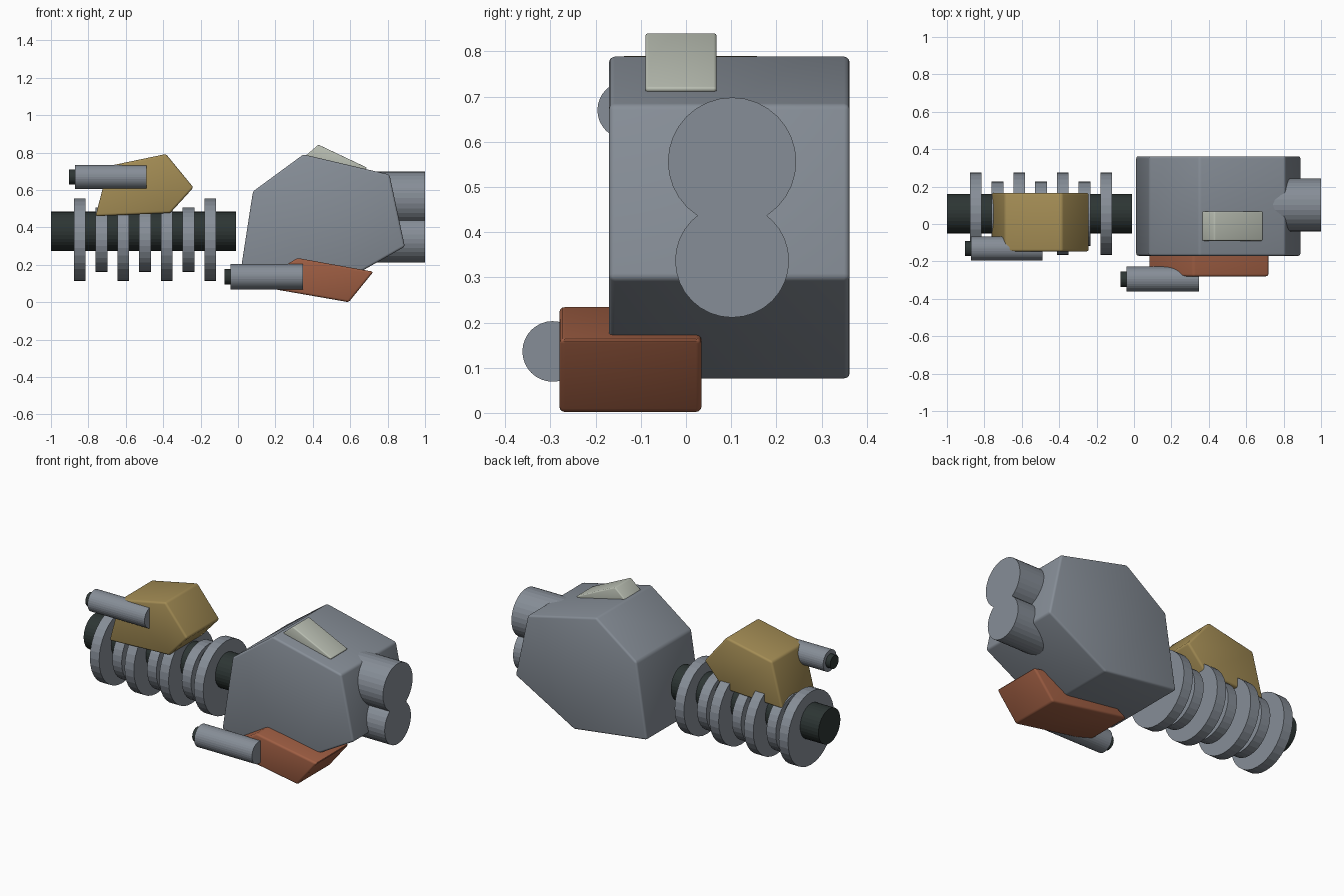
import bpy, bmesh, math
from mathutils import Matrix, Vector

if "Cube" in bpy.data.objects:
    bpy.data.objects.remove(bpy.data.objects["Cube"])


def material(name, color):
    m = bpy.data.materials.new(name)
    m.diffuse_color = (*color, 1)
    m.use_nodes = True
    m.node_tree.nodes["Principled BSDF"].inputs["Base Color"].default_value = m.diffuse_color
    return m


STEEL = material("steel grey", (0.24, 0.27, 0.31))
DARK = material("dark metal", (0.026, 0.036, 0.034))
GOLD = material("ochre", (0.37, 0.265, 0.09))
RUST = material("rust red", (0.34, 0.11, 0.055))
PALE = material("pale grey", (0.49, 0.52, 0.45))


def finish(bm, name, mat):
    bmesh.ops.recalc_face_normals(bm, faces=bm.faces)
    mesh = bpy.data.meshes.new(name)
    bm.to_mesh(mesh)
    bm.free()
    mesh.materials.append(mat)
    ob = bpy.data.objects.new(name, mesh)
    bpy.context.collection.objects.link(ob)
    return ob


def rod(name, mat, x0, x1, y, z, r, sides=32):
    """Cylinder lying along x."""
    bm = bmesh.new()
    place = Matrix.Translation(((x0 + x1) / 2, y, z)) @ Matrix.Rotation(math.pi / 2, 4, 'Y')
    bmesh.ops.create_cone(bm, cap_ends=True, segments=sides, radius1=r, radius2=r,
                          depth=x1 - x0, matrix=place)
    return finish(bm, name, mat)


def block(name, mat, profile, y0, y1, bevel=0.012):
    """Side profile (x, z) extruded along y, with rounded edges."""
    bm = bmesh.new()
    face = bm.faces.new([bm.verts.new((x, y0, z)) for x, z in profile])
    side = bmesh.ops.extrude_face_region(bm, geom=[face])
    moved = [v for v in side["geom"] if isinstance(v, bmesh.types.BMVert)]
    bmesh.ops.translate(bm, verts=moved, vec=Vector((0, y1 - y0, 0)))
    bmesh.ops.recalc_face_normals(bm, faces=bm.faces)
    bmesh.ops.bevel(bm, geom=bm.edges[:], offset=bevel, segments=3, profile=0.5, affect='EDGES')
    ob = finish(bm, name, mat)
    bpy.ops.object.select_all(action='DESELECT')
    ob.select_set(True)
    bpy.context.view_layer.objects.active = ob
    bpy.ops.object.shade_smooth_by_angle(angle=math.radians(35))
    return ob


# Core shaft with alternating large and small rings
rod("core_shaft", DARK, -1.0, -0.01, 0.055, 0.379, 0.105)
for i in range(7):
    x = -0.846 + i * 0.1163
    rod(f"ring_{i + 1}", STEEL, x - 0.031, x + 0.031, 0.055, 0.333,
        0.172 if i % 2 else 0.221)

# Main housing, its top plate and the two rear pipes
block("main_housing", STEEL, [(0.01, 0.14), (0.08, 0.592), (0.35, 0.79), (0.81, 0.682),
                              (0.892, 0.297), (0.5, 0.075)], -0.17, 0.362)
block("top_plate", PALE, [(0.36, 0.782), (0.43, 0.842), (0.69, 0.719), (0.68, 0.706)],
      -0.09, 0.068, 0.007)
rod("upper_pipe", STEEL, 0.6, 1.0, 0.102, 0.556, 0.142)
rod("lower_pipe", STEEL, 0.6, 1.0, 0.102, 0.337, 0.126)

# Upper pod and lower pod
block("upper_pod", GOLD, [(-0.762, 0.46), (-0.692, 0.728), (-0.385, 0.792),
                          (-0.238, 0.613), (-0.362, 0.477)], -0.147, 0.167)
block("lower_pod", RUST, [(0.075, 0.09), (0.318, 0.236), (0.724, 0.163), (0.592, 0.0)],
      -0.28, 0.034)

# Side tubes with dark tips
for label, x0, x1, y, z, r in (("upper", -0.872, -0.49, -0.132, 0.67, 0.064),
                               ("lower", -0.04, 0.347, -0.295, 0.136, 0.067)):
    rod(f"{label}_side_tube", STEEL, x0, x1, y, z, r)
    rod(f"{label}_tube_tip", DARK, x0 - 0.031, x0 + 0.02, y, z, r * 0.63)
